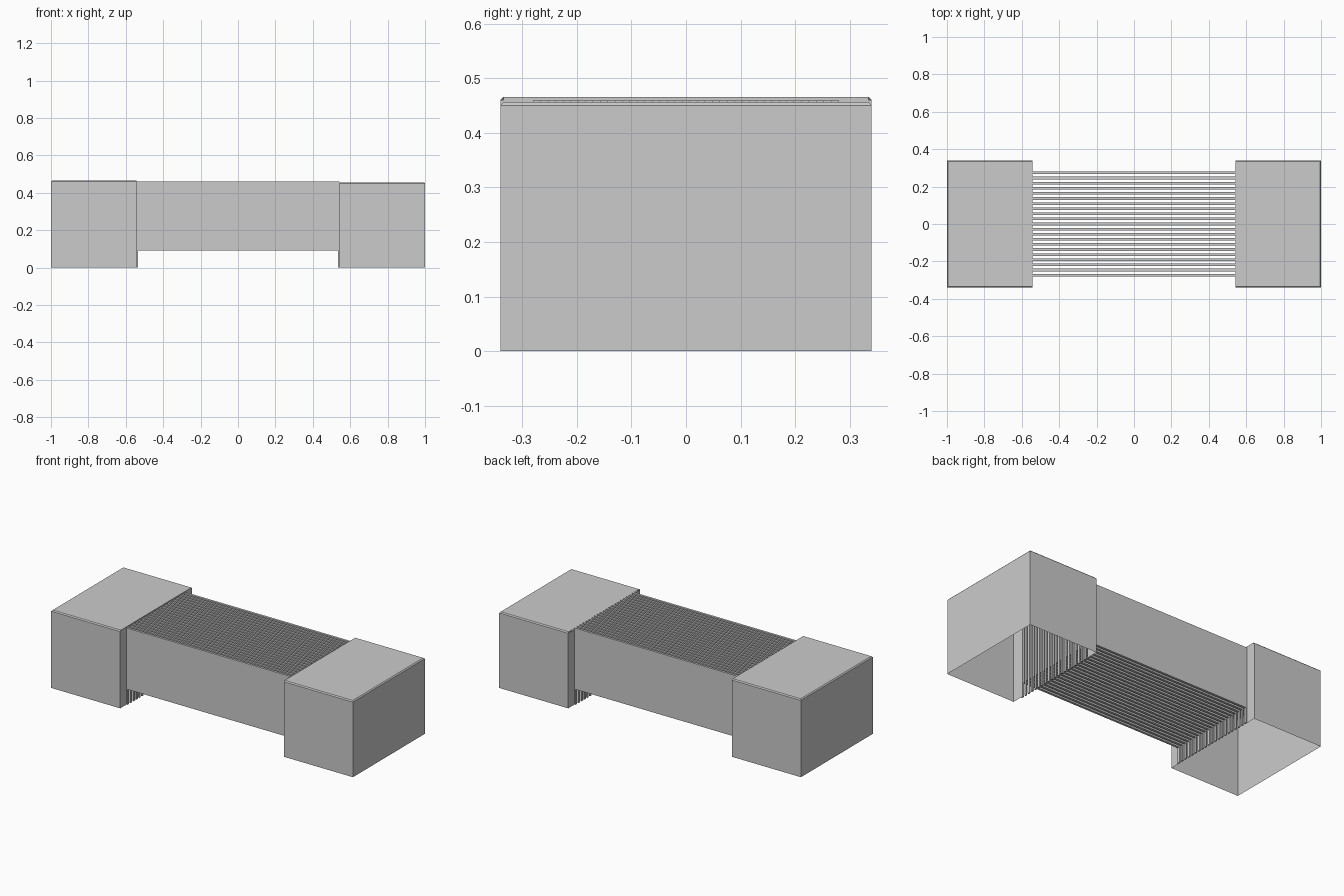
import bpy, bmesh

if "Cube" in bpy.data.objects:
    bpy.data.objects.remove(bpy.data.objects["Cube"])

HALF_L, HALF_W = 1.0, 0.34      # overall half length / half depth
INNER = 0.543                   # inner face of the end blocks
SLAT_HALF, SLAT_T, SLATS = 0.28, 0.014, 21
SLAT_LOW, SLAT_TOP = 0.092, 0.459
CHAMFER = 0.006


def finish(bm, name):
    mesh = bpy.data.meshes.new(name)
    bm.to_mesh(mesh)
    bm.free()
    obj = bpy.data.objects.new(name, mesh)
    bpy.context.collection.objects.link(obj)
    return obj


def end_block(name, side, height):
    """Sheet cover, open underneath, with a slotted inner side."""
    bm = bmesh.new()
    bmesh.ops.create_cube(bm, size=1)
    for v in bm.verts:
        v.co.x = HALF_L * side if v.co.x * side > 0 else INNER * side
        v.co.y *= 2 * HALF_W
        v.co.z = height if v.co.z > 0 else 0
    bmesh.ops.recalc_face_normals(bm, faces=bm.faces[:])
    # chamfer the three outer top edges
    edges = [e for e in bm.edges
             if all(v.co.z > 0.1 for v in e.verts)
             and any(abs(v.co.x) > 0.9 for v in e.verts)]
    bmesh.ops.bevel(bm, geom=edges, offset=CHAMFER, segments=1,
                    affect='EDGES', profile=0.5)
    # open the bottom and the inner side
    bm.normal_update()
    gone = [f for f in bm.faces if f.normal.z < -0.9 or f.normal.x * side < -0.9]
    bmesh.ops.delete(bm, geom=gone, context='FACES')

    # inner side: two upright strips and a lip above the slats
    def panel(y0, y1, z0, z1):
        pts = [(y0, z0), (y1, z0), (y1, z1), (y0, z1)]
        if side > 0:
            pts.reverse()
        bm.faces.new([bm.verts.new((INNER * side, y, z)) for y, z in pts])

    panel(-HALF_W, -SLAT_HALF, 0, height - CHAMFER)
    panel(SLAT_HALF, HALF_W, 0, height - CHAMFER)
    if height > SLAT_TOP:
        panel(-HALF_W + CHAMFER, HALF_W - CHAMFER, SLAT_TOP, height)
    return finish(bm, name)


end_block("left_end_block", -1, 0.466)
end_block("right_end_block", 1, 0.456)

# seat slats: deep boards with a narrow foot at each end, reaching the ground
bm = bmesh.new()
foot = INNER - 0.008
profile = [(-INNER, 0), (-foot, 0), (-foot, SLAT_LOW), (foot, SLAT_LOW),
           (foot, 0), (INNER, 0), (INNER, SLAT_TOP), (-INNER, SLAT_TOP)]
face = bm.faces.new([bm.verts.new((x, -SLAT_HALF, z)) for x, z in profile])
ext = bmesh.ops.extrude_face_region(bm, geom=[face])
bmesh.ops.translate(bm, vec=(0, SLAT_T, 0),
                    verts=[g for g in ext['geom'] if isinstance(g, bmesh.types.BMVert)])
bmesh.ops.recalc_face_normals(bm, faces=bm.faces[:])
slats = finish(bm, "seat_slats")
arr = slats.modifiers.new("repeat", 'ARRAY')
arr.count = SLATS
arr.use_relative_offset = False
arr.use_constant_offset = True
arr.constant_offset_displace = (0, (2 * SLAT_HALF - SLAT_T) / (SLATS - 1), 0)
